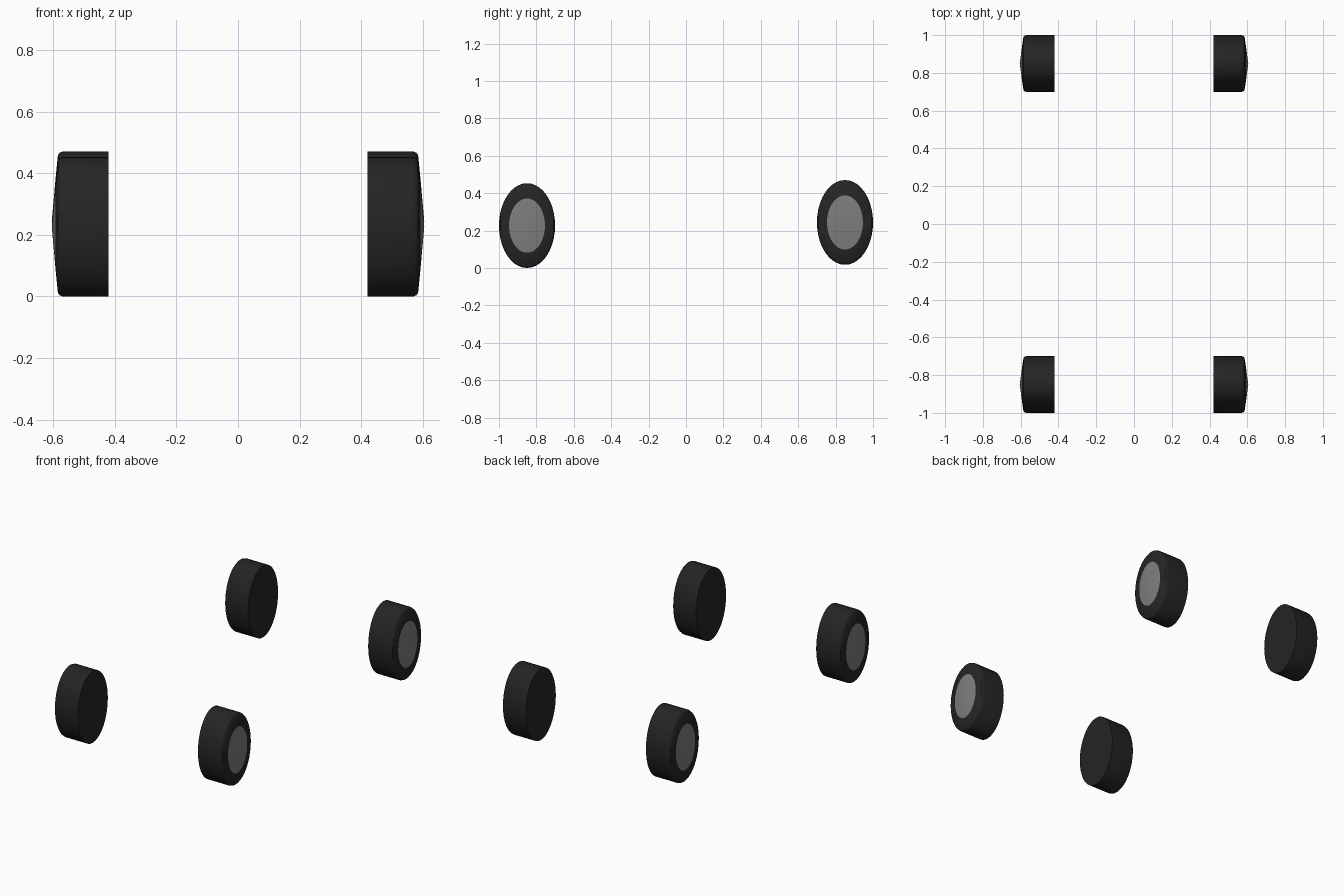
import bpy, bmesh, math

if "Cube" in bpy.data.objects:
    bpy.data.objects.remove(bpy.data.objects["Cube"])

def material(name, rgb):
    m = bpy.data.materials.new(name)
    m.diffuse_color = (*rgb, 1)
    m.use_nodes = True
    m.node_tree.nodes["Principled BSDF"].inputs["Base Color"].default_value = m.diffuse_color
    return m

rubber = material("black rubber", (0.018, 0.018, 0.018))
metal = material("grey metal", (0.21, 0.207, 0.2))

SIDES, RY, RZ = 40, 0.15, 0.2265   # wheels are taller than they are long

# (distance from centre line, fraction of radius): inner face to hub centre
TYRE = [(0.42, 0.0), (0.42, 1.0), (0.57, 1.0), (0.579, 0.985), (0.585, 0.95), (0.592, 0.64)]
HUB = [(0.592, 0.64), (0.605, 0.0)]

def lathe(name, profile, side, y, z, mat):
    bm = bmesh.new()
    rings = []
    for x, r in profile:
        n = SIDES if r else 1
        rings.append([bm.verts.new((side * x,
                                    y + RY * r * math.cos(2 * math.pi * i / SIDES),
                                    z + RZ * r * math.sin(2 * math.pi * i / SIDES)))
                      for i in range(n)])
    for a, b in zip(rings, rings[1:]):
        for i in range(SIDES):
            j = (i + 1) % SIDES
            quad = [a[i % len(a)], a[j % len(a)], b[j % len(b)], b[i % len(b)]]
            bm.faces.new(list(dict.fromkeys(quad)))
    bmesh.ops.recalc_face_normals(bm, faces=bm.faces)
    if bm.faces[0].normal.x * side * (-1 if profile is TYRE else 1) < 0:
        bmesh.ops.reverse_faces(bm, faces=bm.faces)
    me = bpy.data.meshes.new(name)
    bm.to_mesh(me)
    bm.free()
    me.materials.append(mat)
    ob = bpy.data.objects.new(name, me)
    bpy.context.collection.objects.link(ob)
    bpy.context.view_layer.objects.active = ob
    ob.select_set(True)
    bpy.ops.object.shade_smooth_by_angle(angle=math.radians(40))
    ob.select_set(False)

# four wheels; the rear pair sits slightly higher
for end, y, z in (("front", -0.85, RZ), ("rear", 0.85, RZ + 0.017)):
    for label, side in (("left", -1), ("right", 1)):
        lathe(f"{end}_{label}_tyre", TYRE, side, y, z, rubber)
        lathe(f"{end}_{label}_hub", HUB, side, y, z, metal)
